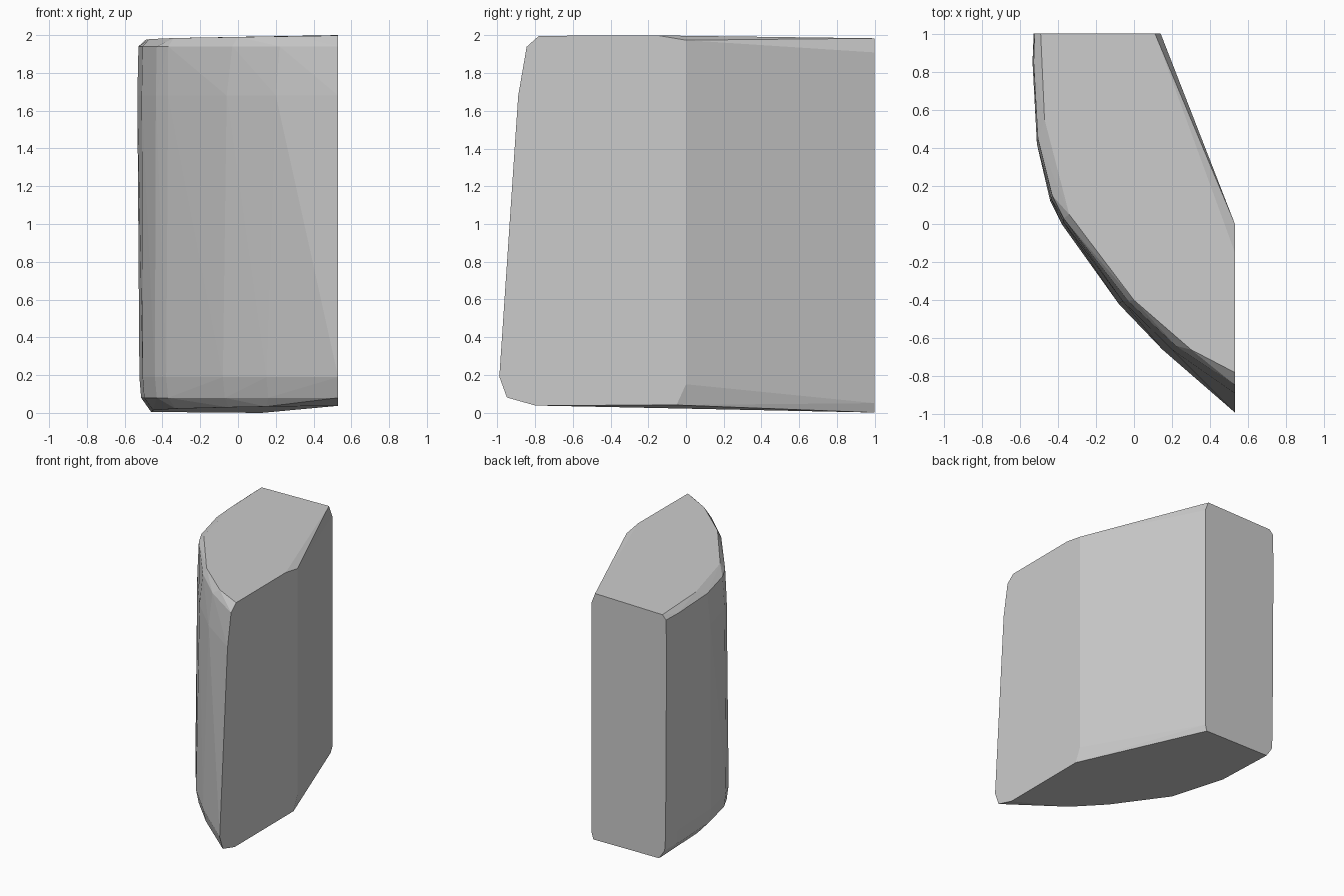
import bpy
import bmesh

if "Cube" in bpy.data.objects:
    bpy.data.objects.remove(bpy.data.objects["Cube"])

RIGHT, BACK = 0.53, 1.0

# Bowed front-left outline, from the right edge round to the back edge
widest = [(RIGHT, -0.99), (0.15, -0.66), (-0.08, -0.42), (-0.38, 0.0),
          (-0.44, 0.12), (-0.505, 0.40), (-0.522, 0.85), (-0.518, BACK)]
upper = [(RIGHT, -0.89), (0.20, -0.66), (-0.06, -0.405), (-0.37, 0.01),
         (-0.435, 0.13), (-0.51, 0.42), (-0.533, 0.85), (-0.527, BACK)]
rim = [(RIGHT, -0.845), (0.22, -0.64), (-0.03, -0.405), (-0.37, 0.03),
       (-0.43, 0.15), (-0.505, 0.45), (-0.527, 0.85), (-0.522, BACK)]
crown = [(RIGHT, -0.78), (0.30, -0.66), (0.0, -0.40), (-0.34, 0.05),
         (-0.47, 0.55), (-0.49, BACK)]
foot = [(RIGHT, -0.95), (0.16, -0.635), (-0.07, -0.40), (-0.37, 0.01),
        (-0.43, 0.13), (-0.497, 0.42), (-0.513, 0.85), (-0.51, BACK)]
sole = [(RIGHT, -0.80), (0.15, -0.58), (-0.05, -0.36), (-0.33, 0.05),
        (-0.45, 0.50), (-0.46, BACK)]


def bottom_z(x, y):
    """Underside slopes gently down towards the back."""
    return 0.023 - 0.018 * y


def top_z(x, y):
    """Top rises slightly to the right and falls off at the back."""
    return 1.99 + 0.015 * x - 0.008 * max(y, 0)


points = []
points += [(x, y, 0.19) for x, y in widest]
points += [(x, y, 1.68) for x, y in upper]
points += [(x, y, 1.94) for x, y in rim]
points += [(x, y, 0.08) for x, y in foot]
points += [(x, y, top_z(x, y)) for x, y in crown]
points += [(x, y, bottom_z(x, y)) for x, y in sole]

# Slanted back-right wall with thin chamfers along its top and bottom
points += [(RIGHT, 0.0, 0.15), (0.14, BACK, 0.05),
           (RIGHT, -0.05, 0.04), (0.125, BACK, 0.0),
           (RIGHT, 0.0, 1.975), (0.14, BACK, 1.91),
           (RIGHT, -0.15, 2.0), (0.11, BACK, 1.985)]

# Solid block wrapped round the outlines
bm = bmesh.new()
for p in points:
    bm.verts.new(p)
hull = bmesh.ops.convex_hull(bm, input=bm.verts)
loose = {g for g in hull["geom_interior"] + hull["geom_unused"]
         if isinstance(g, bmesh.types.BMVert)}
bmesh.ops.delete(bm, geom=list(loose), context='VERTS')
bmesh.ops.dissolve_limit(bm, angle_limit=0.01, verts=bm.verts, edges=bm.edges)
bmesh.ops.recalc_face_normals(bm, faces=bm.faces)

mesh = bpy.data.meshes.new("stone_chunk")
bm.to_mesh(mesh)
bm.free()

grey = bpy.data.materials.new("plain_grey")
grey.diffuse_color = (0.6, 0.6, 0.6, 1.0)
grey.use_nodes = True
grey.node_tree.nodes["Principled BSDF"].inputs["Base Color"].default_value = grey.diffuse_color
mesh.materials.append(grey)

chunk = bpy.data.objects.new("stone_chunk", mesh)
bpy.context.collection.objects.link(chunk)
